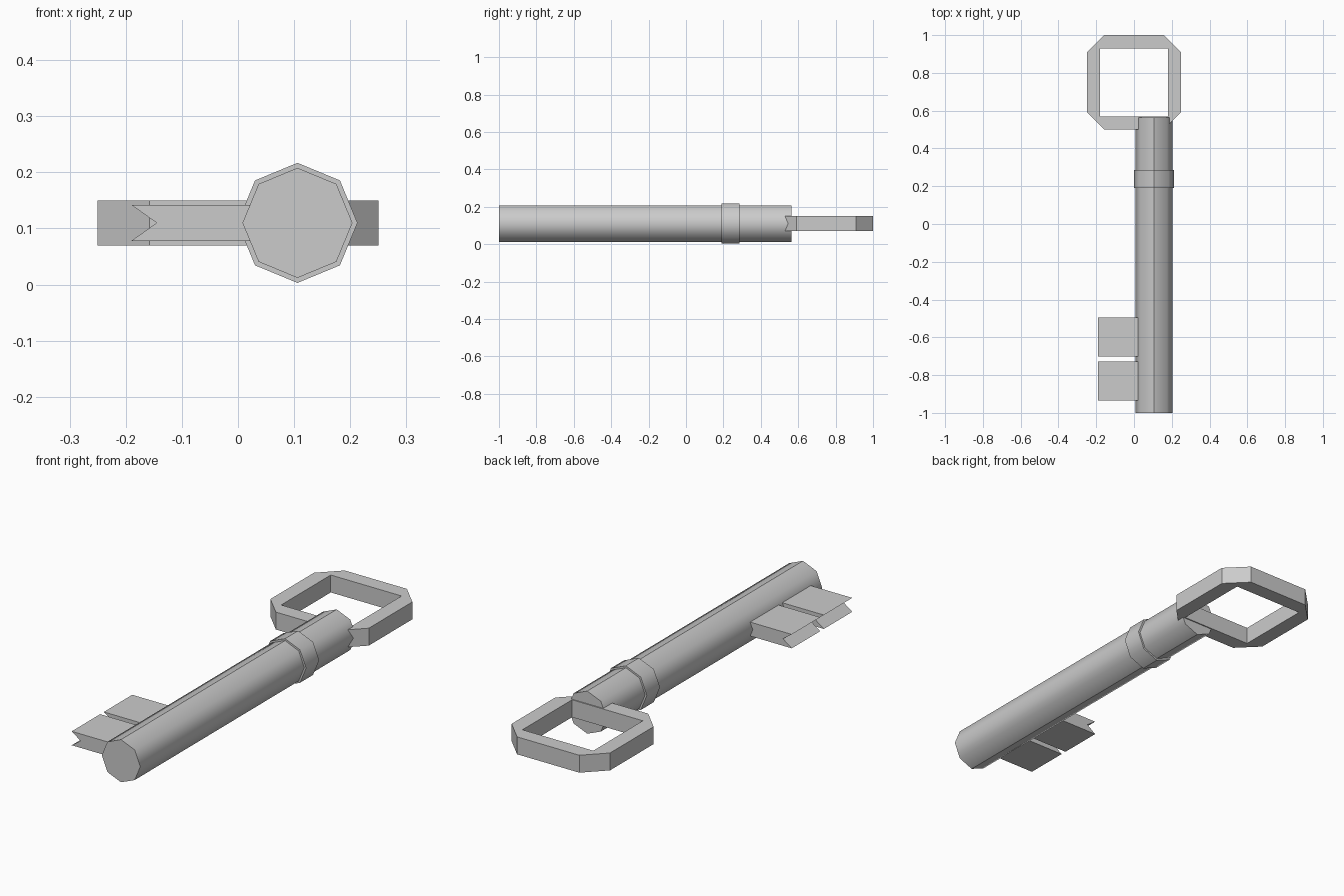
import bpy, bmesh, math
from mathutils import Vector

if "Cube" in bpy.data.objects:
    bpy.data.objects.remove(bpy.data.objects["Cube"])

CX, CZ = 0.106, 0.11  # shaft axis


def finish(name, bm):
    bmesh.ops.remove_doubles(bm, verts=bm.verts, dist=1e-5)
    bmesh.ops.recalc_face_normals(bm, faces=bm.faces)
    me = bpy.data.meshes.new(name)
    bm.to_mesh(me)
    bm.free()
    ob = bpy.data.objects.new(name, me)
    bpy.context.collection.objects.link(ob)
    return ob


def prism(name, profile, y0, y1, smooth=False):
    """Extrude an (x, z) profile along y."""
    bm = bmesh.new()
    face = bm.faces.new([bm.verts.new((x, y0, z)) for x, z in profile])
    new = bmesh.ops.extrude_face_region(bm, geom=[face], use_keep_orig=True)["geom"]
    bmesh.ops.translate(bm, vec=(0, y1 - y0, 0),
                        verts=[g for g in new if isinstance(g, bmesh.types.BMVert)])
    if smooth:
        bm.normal_update()
        for f in bm.faces:
            f.smooth = True
        for e in bm.edges:
            a, b = e.verts
            along = abs(a.co.y - b.co.y) > 1e-4
            seam = along and abs(a.co.x - CX) < 1e-4
            e.smooth = along and not seam  # sharp rims and centre seam
    return finish(name, bm)


def octagon(r):
    return [(CX + r * math.cos(i * math.pi / 4), CZ + r * math.sin(i * math.pi / 4))
            for i in range(8)]


# Round stem and its collar
prism("shaft", octagon(0.098), -1.0, 0.565, True)
prism("collar", octagon(0.107), 0.19, 0.285, True)

# Two notched teeth
tooth = [(0.05, 0.078), (0.05, 0.142), (-0.19, 0.142), (-0.145, 0.11), (-0.19, 0.078)]
for i, y in enumerate((-0.935, -0.702)):
    prism(f"tooth_{i + 1}", tooth, y, y + 0.206)

# Bow: chamfered square outside, plain square hole
bm = bmesh.new()
o, c, h, yc = 0.25, 0.158, 0.18, 0.75
outer, inner = [], []
for sx, sy in ((1, 1), (-1, 1), (-1, -1), (1, -1)):
    pair = [(sx * o, sy * c), (sx * c, sy * o)]
    outer += pair if sx * sy > 0 else pair[::-1]
    inner += [(sx * h, sy * h)] * 2
rings = [[bm.verts.new((x, yc + y, z)) for x, y in pts]
         for pts, z in ((outer, 0.07), (outer, 0.15), (inner, 0.15), (inner, 0.07))]
for k in range(4):
    a, b = rings[k], rings[(k + 1) % 4]
    for i in range(8):
        j = (i + 1) % 8
        bm.faces.new((a[i], a[j], b[j], b[i]))
finish("bow", bm)
